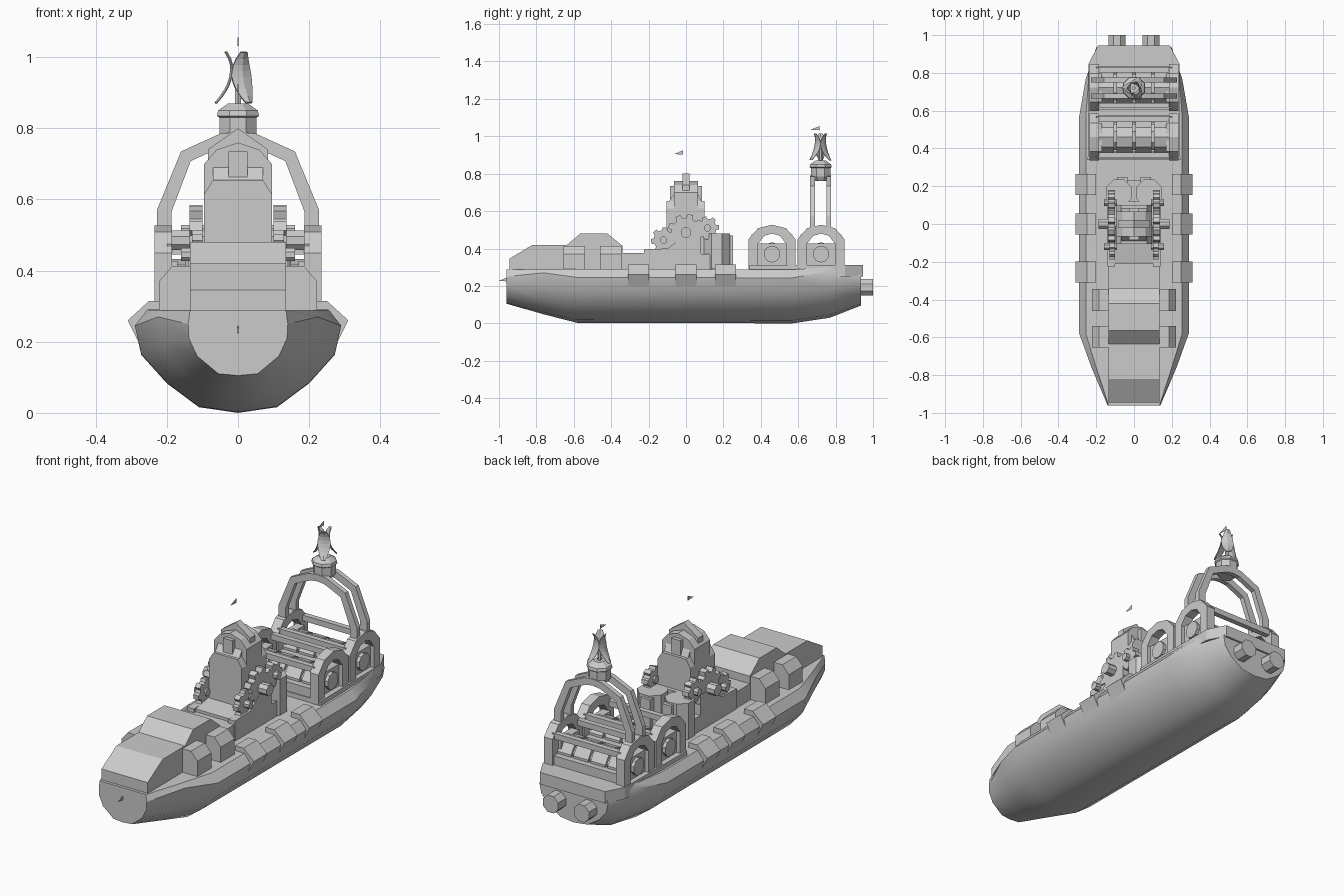
import bpy, bmesh
from math import sin, cos, pi, radians

if "Cube" in bpy.data.objects:
    bpy.data.objects.remove(bpy.data.objects["Cube"])


def finish(name, bm):
    bmesh.ops.recalc_face_normals(bm, faces=bm.faces)
    me = bpy.data.meshes.new(name)
    bm.to_mesh(me)
    bm.free()
    ob = bpy.data.objects.new(name, me)
    bpy.context.collection.objects.link(ob)
    return ob


def place(axis, u, v, w):
    return {'x': (w, u, v), 'y': (u, w, v), 'z': (u, v, w)}[axis]


def prism(name, pts, axis, a, b):
    """Extrude a 2D profile along an axis from a to b."""
    bm = bmesh.new()
    lo = [bm.verts.new(place(axis, u, v, a)) for u, v in pts]
    hi = [bm.verts.new(place(axis, u, v, b)) for u, v in pts]
    n = len(pts)
    bm.faces.new(lo)
    bm.faces.new(hi[::-1])
    for i in range(n):
        bm.faces.new((lo[i], lo[(i + 1) % n], hi[(i + 1) % n], hi[i]))
    return finish(name, bm)


def box(name, x0, x1, y0, y1, z0, z1):
    return prism(name, [(x0, y0), (x1, y0), (x1, y1), (x0, y1)], 'z', z0, z1)


def circle(u, v, r, n):
    return [(u + r * cos(2 * pi * (i + .5) / n), v + r * sin(2 * pi * (i + .5) / n)) for i in range(n)]


def loft(name, rings):
    bm = bmesh.new()
    vs = [[bm.verts.new(p) for p in r] for r in rings]
    n = len(vs[0])
    for a, b in zip(vs, vs[1:]):
        for i in range(n):
            bm.faces.new((a[i], a[(i + 1) % n], b[(i + 1) % n], b[i]))
    bm.faces.new(vs[0])
    bm.faces.new(vs[-1])
    return finish(name, bm)


def sym(half):
    """Mirror a half outline that runs from the right side round to the centre."""
    return half + [(-x, z) for x, z in reversed(half) if x > 0]


# Hull: lofted half sections
bow = [(.135, .288), (.14, .25), (.138, .21), (.115, .16), (.055, .11), (0, .105)]
fore = [(.2, .288), (.225, .27), (.215, .2), (.165, .12), (.08, .06), (0, .048)]
mid = [(.255, .29), (.29, .245), (.272, .165), (.2, .085), (.11, .018), (0, .002)]
aft = [(.24, .3), (.255, .28), (.24, .18), (.18, .1), (.1, .045), (0, .03)]
stern = [(.185, .3), (.2, .25), (.19, .2), (.15, .15), (.08, .105), (0, .095)]
sections = [(-.96, bow), (-.76, fore), (-.58, mid), (.57, [(x, z - .002) for x, z in mid]),
            (.77, aft), (.935, stern)]
hull = loft('hull', [[(x, y, z) for x, z in sym(s)] for y, s in sections])
bpy.context.view_layer.objects.active = hull
hull.select_set(True)
bpy.ops.object.shade_smooth_by_angle(angle=radians(32))

# Aft deck and transom
prism('aft_deck', [(-.245, .34), (.245, .34), (.24, .85), (.19, .945), (-.19, .945), (-.24, .85)], 'z', .25, .312)

# Bow cabin and the lower step behind it
prism('bow_cabin', [(-.945, .28), (-.945, .345), (-.82, .42), (-.635, .42), (-.565, .48), (-.42, .48),
                    (-.34, .415), (-.34, .28)], 'x', -.135, .135)
box('cabin_step', -.135, .135, -.345, -.2, .28, .375)

# Engine casing with chamfered corners
prism('engine_base', [(-.1, -.23), (.1, -.23), (.14, -.19), (.14, .19), (.1, .23), (-.1, .23),
                      (-.14, .19), (-.14, -.19)], 'z', .28, .37)
prism('engine_casing', [(-.21, .3), (-.21, .39), (-.1, .41), (-.02, .48), (.12, .48), (.12, .3)], 'x', -.1, .1)

# Central tower, built as nested steps
prism('tower_body', [(-.105, .35), (-.105, .635), (-.065, .69), (0, .735), (.065, .69), (.1, .62),
                     (.1, .35)], 'x', -.07, .07)
prism('tower_front', sym([(.095, .4), (.095, .615), (.07, .655), (0, .655)]), 'y', -.105, .1)
prism('tower_core', sym([(.095, .4), (.095, .7), (.06, .74), (0, .76)]), 'y', -.065, .065)
prism('tower_roof', sym([(.085, .5), (.085, .74), (0, .8)]), 'y', -.02, .02)
box('tower_lamp', -.027, .027, -.085, .085, .655, .735)


# Toothed gear outline
def gear(y, z, r, teeth, turn=0):
    pts = []
    for i in range(teeth):
        for f, k in ((0, .78), (.3, .78), (.42, 1), (.82, 1), (.95, .78)):
            a = 2 * pi * (i + f) / teeth + turn
            pts.append((y + k * r * cos(a), z + k * r * sin(a)))
    return pts


for s, side in ((1, 'right'), (-1, 'left')):
    # Deck-edge fenders
    for i, y in enumerate((-.255, 0, .21)):
        prism(f'fender_{side}_{i}', [(s * .2, .28), (s * .2, .315), (s * .25, .315), (s * .31, .26),
                                     (s * .28, .2), (s * .24, .2)], 'y', y - .056, y + .056)
    # Bow side lockers
    for i, y in enumerate((-.597, -.403)):
        prism(f'locker_{side}_{i}', [(s * .13, .28), (s * .13, .413), (s * .185, .413), (s * .222, .37),
                                     (s * .222, .28)], 'y', y - .058, y + .058)
    # Machinery side plate, gears and axles
    prism(f'side_plate_{side}', [(-.225, .29), (-.225, .395), (-.1, .4), (0, .47), (.08, .48), (.08, .29)],
          'x', s * .1, s * .14)
    for i, (y, z, r, n, t) in enumerate(((0, .485, .1, 9, .2), (-.12, .445, .068, 7, 0), (.115, .51, .062, 7, .4))):
        prism(f'gear_{side}_{i}', gear(y, z, r, n, t), 'x', s * .1, s * (.137 if i != 1 else .13))
        prism(f'axle_{side}_{i}', circle(y, z, .03 if i == 0 else .02, 8), 'x', s * .09, s * (.187 if i == 0 else .16))
    # Vertical tanks behind the gears
    prism(f'tank_{side}', circle(s * .08, .165, .075, 8), 'z', .29, .48)
    box(f'rear_vent_{side}', s * .035, s * .09, .2, .25, .28, .47)
    # Exhaust pipes
    prism(f'exhaust_{side}', circle(s * .09, .192, .048, 8), 'y', .85, 1.0)

# Two winch bays: arched side frames, hubs, drums and cross bars
half_out = [(.125, .29), (.125, .45), (.075, .508), (0, .527)]
half_in = [(.075, .29), (.075, .425), (.042, .468), (0, .48)]
outer = sym(half_out)
inner = sym(half_in)
for b, yc in enumerate((.46, .722)):
    for s, side in ((1, 'right'), (-1, 'left')):
        ring = [(yc + y, z) for y, z in outer + inner[::-1]]
        prism(f'arch_{side}_{b}', ring, 'x', s * .185, s * .235)
        box(f'bearing_{side}_{b}', s * .17, s * .215, yc - .076, yc + .076, .29, .427)
        prism(f'hub_{side}_{b}', circle(yc, .37, .045, 10), 'x', s * .15, s * .232)
    for i in range(4):
        x = -.15 + .1 * i
        prism(f'drum_{b}_{i}', circle(yc, .345, .088, 10), 'x', x - .043, x + .043)
    prism(f'drum_shaft_{b}', circle(yc, .345, .075, 8), 'x', -.19, .19)
    for i, dy in enumerate((-.095, .095)):
        box(f'cross_bar_{b}_{i}', -.2, .2, yc + dy - .014, yc + dy + .014, .445, .475)
        box(f'low_bar_{b}_{i}', -.2, .2, yc + dy - .02, yc + dy + .02, .29, .36)

# Twin mast hoops
hoop_out = sym([(.228, .5), (.228, .57), (.16, .735), (.05, .785), (0, .79)])
hoop_in = sym([(.187, .5), (.187, .565), (.133, .708), (.04, .75), (0, .755)])
for i, y in enumerate((.677, .763)):
    prism(f'mast_hoop_{i}', hoop_out + hoop_in[::-1], 'y', y - .013, y + .013)

# Mast head pod
pod = [(.76, .04), (.785, .057), (.83, .057), (.835, .064), (.85, .06), (.87, .03)]
loft('mast_pod', [[(x, y, z) for x, y in circle(0, .72, r, 8)] for z, r in pod])
prism('pod_post', circle(0, .72, .01, 6), 'z', .86, .93)

# Three curved leaf-shaped antenna petals
for k, ang in enumerate((pi, pi / 3, -pi / 3)):
    bm = bmesh.new()
    rows = []
    for i in range(9):
        t = i / 8
        r = .022 + .16 * (t - .68) ** 2 * (.6 if t < .68 else 1)
        w = .007 + .024 * sin(pi * min(1, t * .9 + .05))
        row = []
        for j in (-1, 0, 1):
            rr = r - .006 * abs(j)
            row.append(bm.verts.new((rr * cos(ang) - j * w * sin(ang),
                                     .72 + rr * sin(ang) + j * w * cos(ang), .872 + .142 * t)))
        rows.append(row)
    for a, b in zip(rows, rows[1:]):
        for j in (0, 1):
            bm.faces.new((a[j], a[j + 1], b[j + 1], b[j]))
    petal = finish(f'antenna_petal_{k}', bm)
    petal.modifiers.new('thickness', 'SOLIDIFY').thickness = .003

# Small pennants
for i, (y, z) in enumerate(((-.015, .905), (.715, 1.035), (-.952, .227))):
    prism(f'pennant_{i}', [(y, z - .003), (y, z + .02), (y - .048, z)], 'x', -.001, .001)
